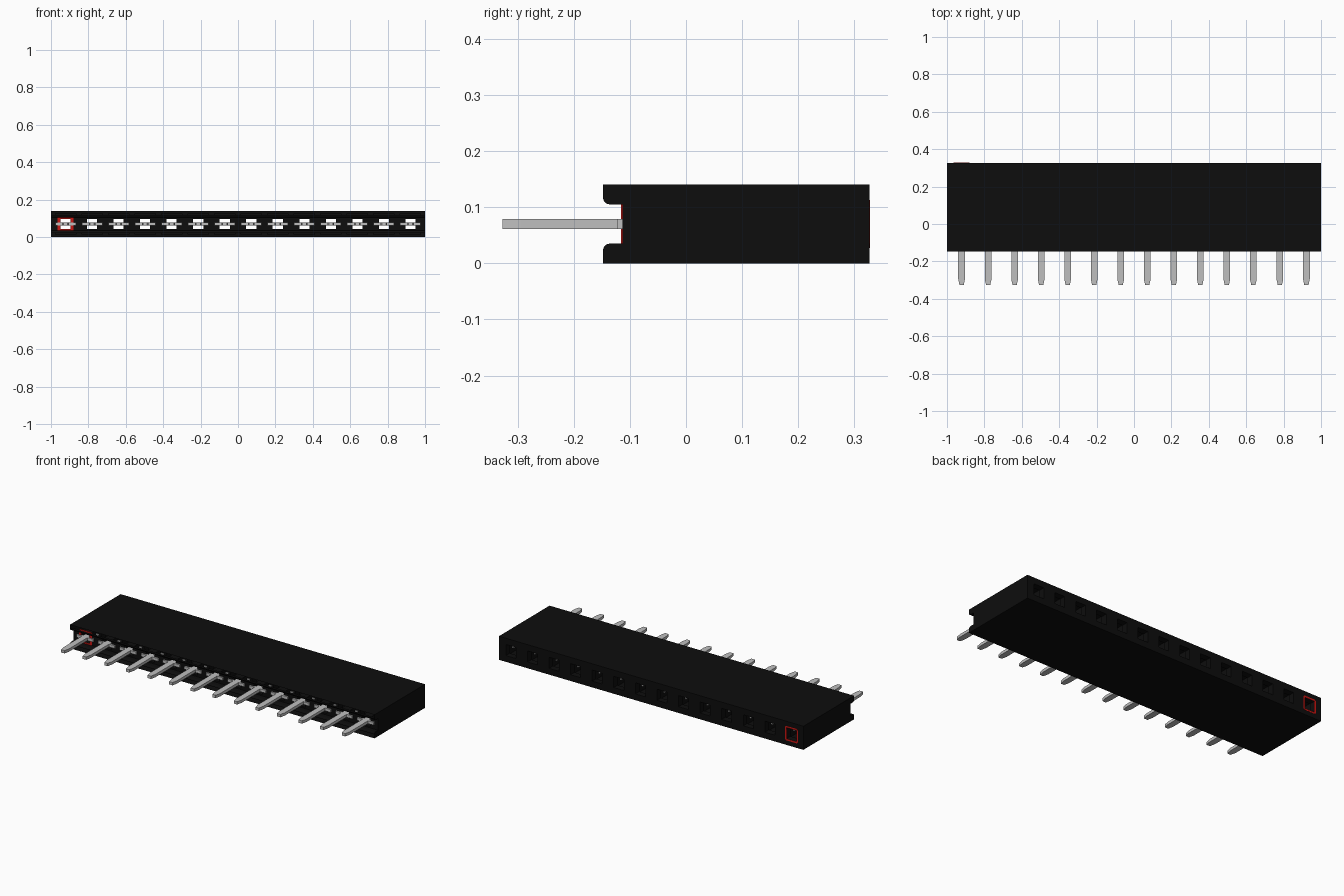
import bpy, bmesh, math

if "Cube" in bpy.data.objects:
    bpy.data.objects.remove(bpy.data.objects["Cube"])

COUNT, PITCH, MID = 14, 0.1418, 0.07
FRONT, RECESS, BACK = -0.148, -0.113, 0.327
XS = [(i - (COUNT - 1) / 2) * PITCH for i in range(COUNT)]


def material(name, colour):
    m = bpy.data.materials.new(name)
    m.use_nodes = True
    m.diffuse_color = (*colour, 1)
    bsdf = m.node_tree.nodes["Principled BSDF"]
    bsdf.inputs["Base Color"].default_value = (*colour, 1)
    bsdf.inputs["Roughness"].default_value = 0.6
    return m


BLACK = material("black plastic", (0.004, 0.004, 0.004))
METAL = material("pin metal", (0.52, 0.52, 0.52))
RED = material("red marking", (0.6, 0.008, 0.006))


def finish(bm, name, mat):
    bmesh.ops.recalc_face_normals(bm, faces=bm.faces)
    me = bpy.data.meshes.new(name)
    bm.to_mesh(me)
    bm.free()
    ob = bpy.data.objects.new(name, me)
    bpy.context.collection.objects.link(ob)
    if mat:
        me.materials.append(mat)
    return ob


def prism(bm, points, offset):
    """Extrude a closed polygon along the offset vector."""
    face = bm.faces.new([bm.verts.new(p) for p in points])
    out = bmesh.ops.extrude_face_region(bm, geom=[face])["geom"]
    bmesh.ops.translate(bm, vec=offset,
                        verts=[v for v in out if isinstance(v, bmesh.types.BMVert)])


def box(bm, x, y0, y1, half_x, half_z):
    corners = [(-1, -1), (1, -1), (1, 1), (-1, 1)]
    prism(bm, [(x + a * half_x, y0, MID + b * half_z) for a, b in corners],
          (0, y1 - y0, 0))


# Housing: side profile with two rounded lips, extruded along x
R, LIP = 0.012, 0.035
lower = [(BACK, 0), (FRONT, 0)]
for i in range(5):
    a = math.pi - i * math.pi / 8
    lower.append((FRONT + R + R * math.cos(a), LIP - R + R * math.sin(a)))
lower.append((RECESS, LIP))
profile = lower + [(y, 2 * MID - z) for y, z in reversed(lower)]
bm = bmesh.new()
prism(bm, [(-1, y, z) for y, z in profile], (2, 0, 0))
housing = finish(bm, "housing", BLACK)

# Contact cells: pin hole, inner cavity, rear opening
cells = {
    "pin_hole_cutter": (RECESS - 0.02, -0.04, 0.027),
    "cavity_cutter": (-0.05, 0.29, 0.057),
    "opening_cutter": (0.28, BACK + 0.02, 0.033),
}
for name, (y0, y1, half) in cells.items():
    bm = bmesh.new()
    for x in XS:
        box(bm, x, y0, y1, half, half)
    cutter = finish(bm, name, None)
    cutter.hide_render = True
    mod = housing.modifiers.new(name, "BOOLEAN")
    mod.operation = "DIFFERENCE"
    mod.solver = "EXACT"
    mod.object = cutter
    bpy.context.view_layer.objects.active = housing
    bpy.ops.object.modifier_apply(modifier=name)
    bpy.data.objects.remove(cutter)

# The lips are open at their front ends
bm = bmesh.new()
bm.from_mesh(housing.data)
ends = [f for f in bm.faces
        if f.normal.y < -0.99 and f.calc_center_median().y < FRONT + 0.001]
bmesh.ops.delete(bm, geom=ends, context="FACES")
bm.to_mesh(housing.data)
bm.free()

# Pins: flat tapered blades with shoulders and two spring arms
THICK = 0.0085
half_outline = [(0.011, -0.327), (0.018, -0.295), (0.018, -0.122),
                (0.055, -0.122), (0.055, -0.108), (0.018, -0.108),
                (0.018, -0.055), (0.044, -0.055), (0.044, -0.03)]
outline = half_outline + [(-x, y) for x, y in reversed(half_outline)]
for i, cx in enumerate(XS):
    bm = bmesh.new()
    prism(bm, [(cx + x, y, MID - THICK) for x, y in outline], (0, 0, 2 * THICK))
    for side in (-1, 1):
        box(bm, cx + side * 0.041, -0.04, 0.25, 0.004, 0.02)
    finish(bm, f"pin_{i + 1}", METAL)


# Red frames marking the first cell, front and rear
def frame(name, y, outer, inner):
    bm = bmesh.new()
    cut = 0.008
    for k in range(4):
        c, s = round(math.cos(k * math.pi / 2)), round(math.sin(k * math.pi / 2))
        pts = [(-inner, inner), (inner, inner), (outer, outer - cut),
               (outer - cut, outer), (cut - outer, outer), (-outer, outer - cut)]
        # Each side owns one corner bevel so that sides only share edges
        pts = pts[:2] + [(outer - cut, outer), (cut - outer, outer), (-outer, outer - cut)]
        prism(bm, [(XS[0] + u * c - v * s, y, MID + u * s + v * c) for u, v in pts],
              (0, 0.004, 0))
    finish(bm, name, RED)


frame("front_mark", RECESS - 0.003, 0.043, 0.027)
frame("rear_mark", BACK - 0.003, 0.043, 0.033)
